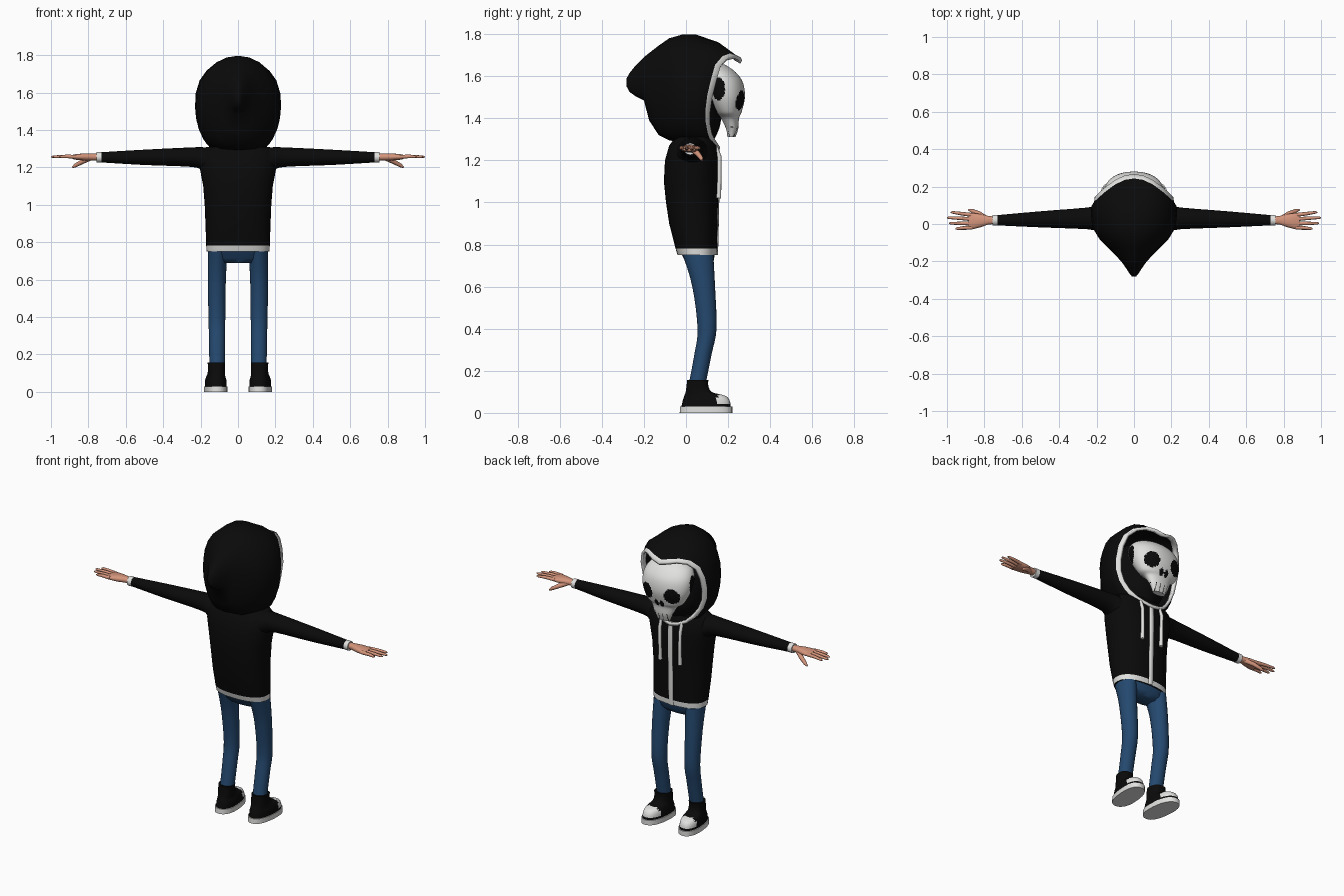
import bpy, bmesh, math
from mathutils import Vector

cube = bpy.data.objects.get("Cube")
if cube:
    bpy.data.objects.remove(cube)


def material(name, rgb):
    m = bpy.data.materials.new(name)
    m.use_nodes = True
    m.diffuse_color = (*rgb, 1)
    m.node_tree.nodes["Principled BSDF"].inputs["Base Color"].default_value = (*rgb, 1)
    return m


BLACK = material("black cloth", (0.003, 0.003, 0.003))
WHITE = material("off white", (0.75, 0.75, 0.74))
DENIM = material("blue denim", (0.018, 0.066, 0.16))
SKIN = material("skin", (0.66, 0.30, 0.20))
X, Y, Z = Vector((1, 0, 0)), Vector((0, 1, 0)), Vector((0, 0, 1))
parts = []


def spow(v, p):
    return math.copysign(abs(v) ** p, v)


def ring(c, u, v, ru, rv, p=1.0, n=24):
    """Superellipse loop around c in the plane of u and v."""
    angles = [2 * math.pi * i / n for i in range(n)]
    return [Vector(c) + u * (ru * spow(math.cos(a), p)) + v * (rv * spow(math.sin(a), p))
            for a in angles]


def smooth_rows(rows, steps):
    """Catmull-Rom refinement of a list of section rows."""
    out = []
    for i in range(len(rows) - 1):
        a, b, c, d = (rows[max(0, min(len(rows) - 1, i + k))] for k in (-1, 0, 1, 2))
        for s in range(steps):
            t = s / steps
            out.append([q + .5 * t * (r - p + t * (2 * p - 5 * q + 4 * r - w
                        + t * (3 * (q - r) + w - p))) for p, q, r, w in zip(a, b, c, d)])
    return out + [list(rows[-1])]


def loft(name, rings, mats, rule=None, caps=(True, True), mirror=False):
    bm = bmesh.new()
    loops = [[bm.verts.new(p) for p in r] for r in rings]
    n = len(loops[0])
    for a, b in zip(loops, loops[1:]):
        for i in range(n):
            bm.faces.new((a[i], a[(i + 1) % n], b[(i + 1) % n], b[i]))
    for use, loop in zip(caps, (loops[0], loops[-1])):
        if use:
            bm.faces.new(loop)
    bmesh.ops.recalc_face_normals(bm, faces=bm.faces[:])
    if rule:
        for f in bm.faces:
            f.material_index = int(rule(f.calc_center_median()))
    me = bpy.data.meshes.new(name)
    bm.to_mesh(me)
    bm.free()
    for m in mats:
        me.materials.append(m)
    ob = bpy.data.objects.new(name, me)
    bpy.context.collection.objects.link(ob)
    if mirror:
        ob.modifiers.new("mirror", 'MIRROR').use_axis[0] = True
    parts.append(ob)
    return ob


def upright(rows, p=1.0, n=24):
    """Level sections from rows of height, half width, back, front, x centre."""
    return [ring((r[4] if len(r) > 4 else 0, (r[2] + r[3]) / 2, r[0]), X, Y,
                 r[1], (r[3] - r[2]) / 2, p, n) for r in rows]


def tube(name, pts, radii, mat, n=10, mirror=True):
    pts = [Vector(p) for p in pts]
    rings = []
    for i, p in enumerate(pts):
        d = (pts[min(i + 1, len(pts) - 1)] - pts[max(i - 1, 0)]).normalized()
        u = d.cross(Z if abs(d.z) < .8 else X).normalized()
        rings.append(ring(p, u, d.cross(u), radii[i], radii[i], n=n))
    return loft(name, rings, [mat], mirror=mirror)


# Hoodie body with a pale hem
body = [(.75, .168, -.04, .145), (.782, .17, -.05, .147), (.9, .174, -.08, .15),
        (1.0, .178, -.095, .152), (1.1, .186, -.105, .155), (1.2, .205, -.1, .155),
        (1.27, .205, -.08, .15), (1.31, .17, -.05, .13)]
loft("hoodie_body", upright(body, .85, 32), [BLACK, WHITE], lambda c: c.z < .78 and c.z > .751)

# Zip strip down the chest
loft("zip_strip", [ring((0, r[3], r[0]), X, Y, .015, .006, n=8) for r in body[:-1]], [WHITE])

# Drawstrings
tube("drawstrings", [(.07, .135, 1.28), (.07, .158, 1.22), (.068, .158, 1.1), (.068, .155, 1.02)],
     [.01, .01, .01, .012], WHITE)

# Sleeves: rows of x, y centre, y radius, z centre, z radius
arm = [(.13, .03, .085, 1.22, .085), (.19, .03, .072, 1.245, .063), (.25, .03, .058, 1.255, .052),
       (.5, .025, .043, 1.254, .041), (.735, .02, .027, 1.254, .027)]
loft("sleeves", [ring((r[0], r[1], r[3]), Y, Z, r[2], r[4]) for r in smooth_rows(arm, 3)],
     [BLACK], mirror=True)
loft("cuffs", [ring((x, .02, 1.254), Y, Z, .029, .028) for x in (.73, .757)], [WHITE], mirror=True)

# Hands
palm = [(.745, .02, .02, .018), (.78, .02, .023, .018), (.82, .018, .035, .019),
        (.86, .016, .043, .016), (.885, .015, .042, .011)]
loft("palms", [ring((x, y, 1.256), Y, Z, ry, rz, .85, 16) for x, y, ry, rz in palm],
     [SKIN], mirror=True)
for label, y, tip in (("index", .048, .98), ("middle", .026, 1.0),
                      ("ring", .003, .99), ("little", -.019, .955)):
    tube(label + "_fingers", [(.865, y, 1.257), (.92, y * 1.15, 1.259), (tip - .01, y * 1.3, 1.257),
                              (tip, y * 1.3, 1.256)], [.011, .0095, .007, .003], SKIN)
tube("thumbs", [(.79, .03, 1.25), (.83, .056, 1.232), (.87, .072, 1.21), (.885, .076, 1.2)],
     [.014, .013, .01, .004], SKIN)

# Jeans
loft("jeans_seat", upright([(.69, .1, .02, .11), (.715, .148, .0, .13), (.77, .16, -.03, .14)], .85),
     [DENIM])
leg = [(.75, .052, -.015, .13, .108), (.6, .048, .03, .138, .113), (.4, .045, .055, .145, .113),
       (.28, .043, .04, .122, .112), (.13, .041, .012, .092, .112)]
loft("jeans_legs", upright(smooth_rows(leg, 4)), [DENIM], mirror=True)

# Shoes
sole = [(0, .062, -.03, .22), (.03, .062, -.028, .22)]
upper = [(.028, .057, -.022, .213), (.06, .056, -.015, .207), (.082, .05, -.008, .185),
         (.098, .046, -.002, .125), (.125, .045, .002, .107), (.157, .046, .006, .106)]


def shoe_rings(rows):
    rings = upright(rows, .85, 32)
    for r in rings:
        for p in r:
            p.x += .113 + .08 * max(p.y - .02, 0)
    return rings


loft("shoe_soles", shoe_rings(sole), [WHITE], mirror=True)
loft("shoe_uppers", shoe_rings(smooth_rows(upper, 4)), [BLACK, WHITE],
     lambda c: c.y > .15 and c.z > .04, mirror=True)

# Hood: opening edge (top to bottom, one half), then rings back to the point
half = [(0, .267, 1.675), (.05, .26, 1.69), (.10, .236, 1.70), (.15, .2, 1.69), (.19, .165, 1.65),
        (.21, .145, 1.58), (.21, .125, 1.5), (.2, .115, 1.43), (.175, .115, 1.37),
        (.14, .125, 1.32), (.1, .14, 1.28), (.05, .152, 1.255), (0, .158, 1.245)]
edge = [Vector(p) for p in half] + [Vector((-x, y, z)) for x, y, z in half[-2:0:-1]]


def hood_ring(y, w, low, high):
    mid, h = (low + high) / 2, (high - low) / 2
    out = []
    for i in range(24):
        a = math.pi * i / 12
        px = .62 if math.cos(a) < 0 else 1
        out.append(Vector((w * spow(math.sin(a), px), y, mid + h * math.cos(a))))
    return out


back = [hood_ring(*r) for r in (
    (.05, .23, 1.275, 1.797), (-.02, .222, 1.285, 1.797), (-.08, .185, 1.295, 1.78),
    (-.13, .135, 1.32, 1.745), (-.175, .092, 1.39, 1.71), (-.2, .068, 1.485, 1.69),
    (-.24, .04, 1.505, 1.65), (-.268, .022, 1.525, 1.615), (-.282, .01, 1.55, 1.59))]
trim = [e + (b - e).normalized() * .027 for e, b in zip(edge, back[0])]
middle = []
for e, b in zip(edge, back[0]):
    m = (e + b) / 2
    middle.append(m + Vector((m.x, 0, m.z - 1.52)).normalized() * .022 * min(1, (e - b).length / .2))
hood = loft("hood", [edge, trim, middle] + back, [BLACK, WHITE], caps=(False, True))
for f in hood.data.polygons[:24]:
    f.material_index = 1
shell = hood.modifiers.new("cloth thickness", 'SOLIDIFY')
shell.thickness, shell.offset = .018, -1

# Dark head and neck inside the hood
head = [(1.25, .08, -.03, .11), (1.31, .1, -.05, .14), (1.38, .14, -.08, .165),
        (1.48, .165, -.1, .16), (1.58, .16, -.09, .15), (1.66, .1, -.05, .11)]
loft("inner_head", upright(smooth_rows(head, 3)), [BLACK])

# Skull mask with painted sockets, nose, temples and tooth gaps
skull = [(1.31, .042, .197, .235), (1.35, .06, .19, .248), (1.4, .085, .165, .252),
         (1.43, .122, .135, .264), (1.5, .152, .09, .28), (1.57, .155, .06, .27),
         (1.62, .13, .06, .235), (1.655, .075, .08, .185)]


def oval(a, b, ca, cb, ra, rb):
    return ((a - ca) / ra) ** 2 + ((b - cb) / rb) ** 2 < 1


def skull_paint(c):
    x = abs(c.x)
    if c.y > .18 and (oval(x, c.z, .083, 1.485, .043, .047) or oval(x, c.z, .017, 1.425, .014, .022)):
        return True
    if x > .08 and oval(c.y, c.z, .155, 1.54, .03, .055):
        return True
    return c.y > .2 and c.z < 1.36 and (x + .0125) % .025 < .0035


loft("skull_mask", upright(smooth_rows(skull, 9), .95, 128), [WHITE, BLACK], skull_paint)

# Smooth shading with crisp edges
bpy.ops.object.select_all(action='DESELECT')
for ob in parts:
    ob.select_set(True)
bpy.context.view_layer.objects.active = parts[0]
bpy.ops.object.shade_smooth_by_angle(angle=math.radians(50))
